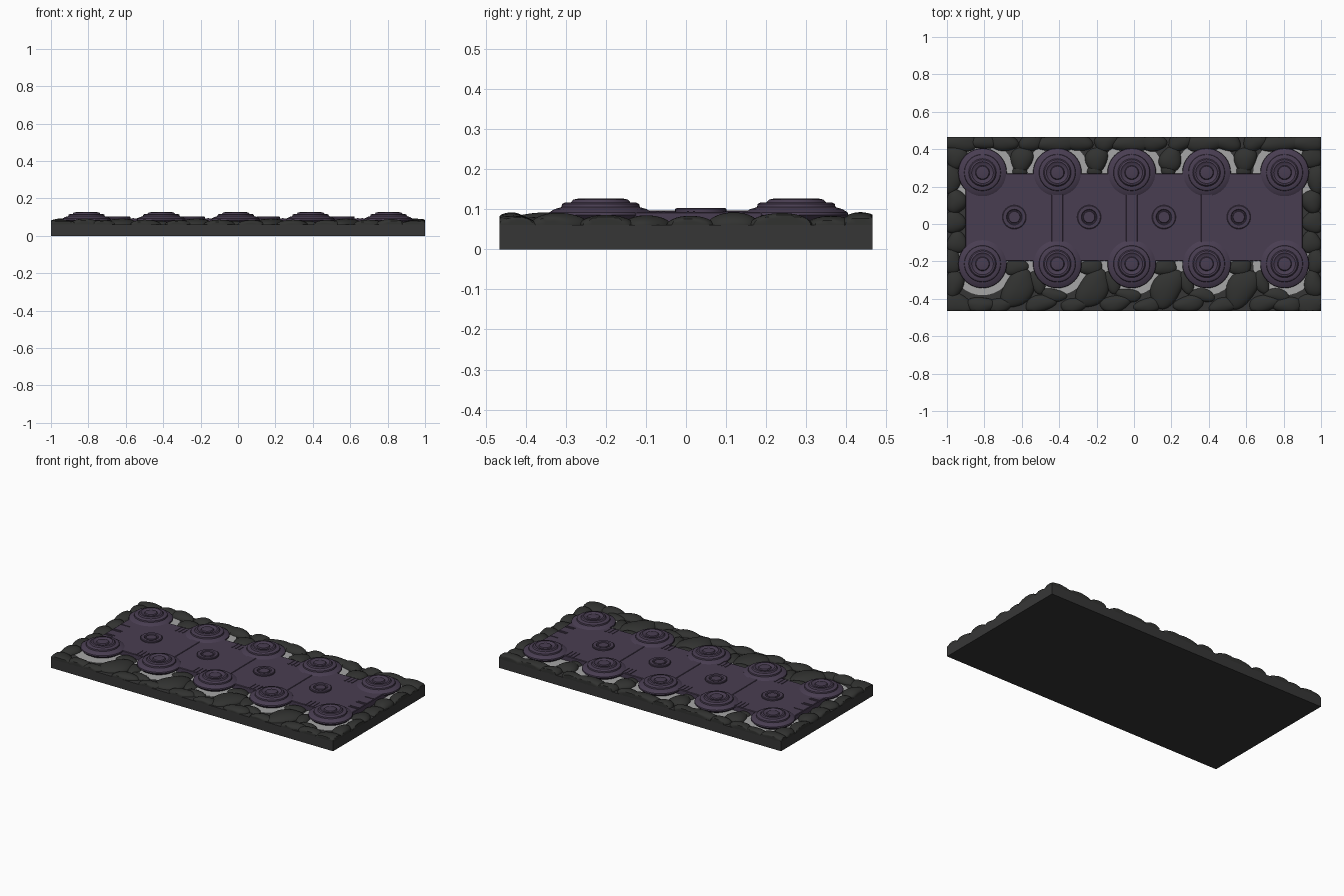
import bpy, bmesh, math, random
from mathutils import Matrix, Vector

random.seed(4)

def material(name, c):
    m = bpy.data.materials.new(name)
    m.diffuse_color = (*c, 1)
    return m

SLAB = material("dark grey slab", (0.037, 0.037, 0.037))
STONE = material("charcoal stone", (0.031, 0.032, 0.030))
PURPLE = material("dusky purple", (0.066, 0.047, 0.083))
GREY = material("light grey", (0.38, 0.38, 0.38))

def finish(name, bm, mat, angle=None):
    me = bpy.data.meshes.new(name)
    bm.to_mesh(me)
    bm.free()
    me.materials.append(mat)
    ob = bpy.data.objects.new(name, me)
    bpy.context.collection.objects.link(ob)
    if angle:
        bpy.ops.object.select_all(action='DESELECT')
        ob.select_set(True)
        bpy.context.view_layer.objects.active = ob
        bpy.ops.object.shade_smooth_by_angle(angle=math.radians(angle))
    return ob

def box(name, x0, x1, y0, y1, z0, z1, mat, bevel=0):
    bm = bmesh.new()
    bmesh.ops.create_cube(bm, size=1)
    for v in bm.verts:
        v.co = Vector(((x0 + x1) / 2 + v.co.x * (x1 - x0),
                       (y0 + y1) / 2 + v.co.y * (y1 - y0),
                       (z0 + z1) / 2 + v.co.z * (z1 - z0)))
    if bevel:
        bmesh.ops.bevel(bm, geom=bm.edges[:], offset=bevel, segments=1, affect='EDGES')
    return finish(name, bm, mat)

def lathe(name, profile, x, y, mat, steps=40):
    bm = bmesh.new()
    vs = [bm.verts.new((r, 0, z)) for r, z in profile]
    es = [bm.edges.new(p) for p in zip(vs, vs[1:])]
    bmesh.ops.spin(bm, geom=vs + es, cent=(0, 0, 0), axis=(0, 0, 1),
                   angle=2 * math.pi, steps=steps)
    bmesh.ops.remove_doubles(bm, verts=bm.verts, dist=0.0002)
    bmesh.ops.recalc_face_normals(bm, faces=bm.faces)
    bmesh.ops.translate(bm, verts=bm.verts, vec=(x, y, 0))
    return finish(name, bm, mat, 35)

def stone(x, y, rx, ry, angle, top):
    # Flattened pebble, trimmed flush with the slab edges
    bm = bmesh.new()
    bmesh.ops.create_uvsphere(bm, u_segments=24, v_segments=16, radius=1)
    rot = Matrix.Rotation(math.radians(angle), 3, 'Z')
    ph = random.uniform(0, 6)
    for v in bm.verts:
        c = v.co
        k = 1 + 0.07 * math.sin(3 * math.atan2(c.y, c.x) + ph)
        z = max(c.z, -0.05)
        p = rot @ Vector((c.x * rx * k, c.y * ry * k, 0))
        v.co = (max(-1, min(1, p.x + x)), max(-0.465, min(0.465, p.y + y)),
                0.058 + (top - 0.058) * z)
    bmesh.ops.remove_doubles(bm, verts=bm.verts, dist=0.0002)
    return finish("stone", bm, STONE, 40)

# Base slab
box("base_slab", -1, 1, -0.465, 0.465, 0, 0.06, SLAB)

# Studs with the light patches beneath them
STUD = [(0.092, 0.058), (0.118, 0.073), (0.13, 0.085), (0.128, 0.092), (0.115, 0.1),
        (0.098, 0.105), (0.096, 0.113), (0.088, 0.117), (0.074, 0.117), (0.068, 0.124),
        (0.058, 0.126), (0.05, 0.121), (0.038, 0.119), (0.034, 0.125), (0.02, 0.127), (0, 0.127)]
PATCH = [(0.168, 0.059), (0.168, 0.0625), (0, 0.0625)]
COLS = [-0.81, -0.41, -0.012, 0.388, 0.805]
for x in COLS:
    for y in (0.275, -0.213):
        lathe("stud", STUD, x, y, PURPLE)
        lathe("light_patch", PATCH, x, y, GREY, 32)

# Central walkway plates, one between each pair of stud columns
cuts = [-0.9, -0.41, -0.012, 0.388, 0.9]
for a, b in zip(cuts, cuts[1:]):
    box("walkway_plate", a, b, -0.197, 0.27, 0.055, 0.093, PURPLE, 0.003)
for x in cuts[1:4]:
    box("joint_strap", x - 0.03, x + 0.03, -0.197, 0.27, 0.08, 0.0965, PURPLE, 0.002)

# Ring bosses
RING = [(0.064, 0.09), (0.064, 0.1), (0.06, 0.103), (0.042, 0.103), (0.038, 0.097),
        (0.033, 0.097), (0.03, 0.102), (0, 0.102)]
for x in (-0.64, -0.24, 0.16, 0.56):
    lathe("ring_boss", RING, x, 0.037, PURPLE, 32)
    # Paired ribs at the plate edges
    for dx in (0.055, 0.08, -0.08, 0.105):
        for y in (0.235, -0.165):
            box("edge_rib", x + dx - 0.004, x + dx + 0.004, y - 0.033, y + 0.033, 0.09, 0.096, PURPLE)

# End ribs
for s in (-1, 1):
    for y in (-0.07, -0.055, 0.005, 0.02, 0.095):
        box("end_rib", s * 0.865 - 0.03, s * 0.865 + 0.03, y - 0.003, y + 0.003, 0.09, 0.096, PURPLE)

# Stones repeating along the front and back: x offset, y, rx, ry, angle, top
MOTIF = [(0, -0.345, 0.078, 0.115, -32, 0.092), (-0.10, -0.435, 0.075, 0.04, 10, 0.084),
         (0.12, -0.425, 0.085, 0.045, 12, 0.086), (0.105, -0.31, 0.042, 0.065, 20, 0.080),
         (0.19, -0.38, 0.07, 0.035, -10, 0.080), (-0.01, -0.23, 0.065, 0.045, 10, 0.082),
         (0.02, 0.345, 0.06, 0.07, -20, 0.090), (0.21, 0.435, 0.12, 0.05, 5, 0.092),
         (0.07, 0.44, 0.065, 0.05, 20, 0.090), (-0.08, 0.44, 0.08, 0.05, -12, 0.091),
         (0.01, 0.285, 0.04, 0.04, 0, 0.080)]
for x in (-0.62, -0.22, 0.175, 0.575):
    for dx, y, rx, ry, a, t in MOTIF:
        stone(x + dx, y, rx, ry, a, t)

# Stones along both ends and in the corners
ENDS = [(0.95, -0.43, 0.09, 0.06, 15), (0.96, -0.32, 0.05, 0.075, 10), (0.975, -0.2, 0.05, 0.07, 0),
        (0.945, -0.1, 0.055, 0.06, 0), (0.96, 0.01, 0.06, 0.06, 0), (0.95, 0.12, 0.055, 0.065, 10),
        (0.975, 0.24, 0.05, 0.08, 0), (0.95, 0.36, 0.06, 0.065, -20), (0.93, 0.435, 0.1, 0.05, 0),
        (0.80, 0.44, 0.08, 0.04, 0), (0.82, -0.435, 0.08, 0.045, 0)]
for s in (-1, 1):
    for x, y, rx, ry, a in ENDS:
        stone(s * x, y, rx, ry, s * a, random.uniform(0.083, 0.093))
